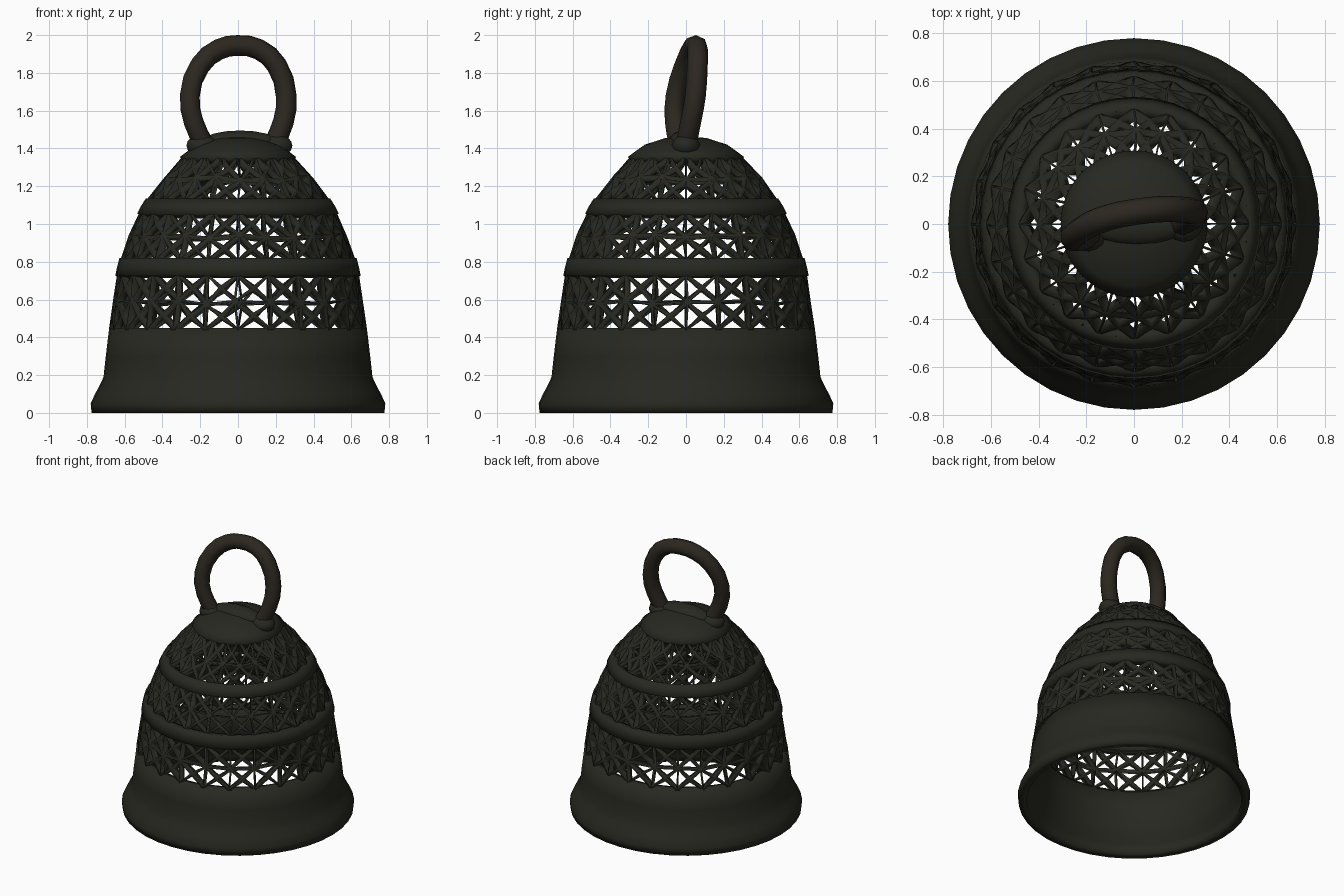
import bpy, bmesh, math, random

if "Cube" in bpy.data.objects:
    bpy.data.objects.remove(bpy.data.objects["Cube"])

random.seed(4)

# Outer silhouette of the bell: (height, radius)
OUTLINE = [(0.0, 0.775), (0.05, 0.78), (0.10, 0.757), (0.15, 0.73), (0.19, 0.712),
           (0.30, 0.70), (0.43, 0.685), (0.60, 0.66), (0.75, 0.638), (0.85, 0.612),
           (1.0, 0.553), (1.1, 0.503), (1.2, 0.438), (1.3, 0.355), (1.36, 0.295),
           (1.42, 0.21), (1.455, 0.11), (1.465, 0.0)]


def radius_at(z):
    for (z0, r0), (z1, r1) in zip(OUTLINE, OUTLINE[1:]):
        if z <= z1:
            return r0 + (r1 - r0) * (z - z0) / (z1 - z0)
    return 0.0


def material(name, color):
    m = bpy.data.materials.new(name)
    m.diffuse_color = (*color, 1)
    m.use_nodes = True
    m.node_tree.nodes["Principled BSDF"].inputs["Base Color"].default_value = m.diffuse_color
    return m


BRONZE = material("dark_bronze", (0.021, 0.021, 0.015))
HANDLE = material("worn_bronze", (0.025, 0.020, 0.014))


def finish(obj, mat, angle=40):
    obj.data.materials.clear()
    obj.data.materials.append(mat)
    bpy.ops.object.select_all(action='DESELECT')
    obj.select_set(True)
    bpy.context.view_layer.objects.active = obj
    bpy.ops.object.shade_smooth_by_angle(angle=math.radians(angle))


def from_bmesh(name, bm, thickness):
    mesh = bpy.data.meshes.new(name)
    bm.to_mesh(mesh)
    bm.free()
    obj = bpy.data.objects.new(name, mesh)
    bpy.context.collection.objects.link(obj)
    mod = obj.modifiers.new("wall", 'SOLIDIFY')
    mod.thickness = thickness
    mod.offset = -1
    finish(obj, BRONZE)
    return obj


def ring_grid(bm, profile, sides, wobble=0.0):
    """Revolve (z, r) points; inner rows may be jittered."""
    rings = []
    step = math.tau / sides
    for row, (z, r) in enumerate(profile):
        if r < 0.001:
            rings.append([bm.verts.new((0, 0, z))] * sides)
            continue
        ring = []
        k = wobble if 0 < row < len(profile) - 1 else 0
        for i in range(sides):
            a = (i + random.uniform(-k, k)) * step
            ring.append(bm.verts.new((r * math.cos(a), r * math.sin(a),
                                      z + 0.1 * random.uniform(-k, k))))
        rings.append(ring)
    for low, high in zip(rings, rings[1:]):
        for i in range(sides):
            j = (i + 1) % sides
            loop = [low[i], low[j], high[j], high[i]]
            bm.faces.new(loop[:3] if high[i] is high[j] else loop)


def solid_band(name, heights, lift, thickness):
    bm = bmesh.new()
    ring_grid(bm, [(z, radius_at(z) + (lift if radius_at(z) > 0.2 else 0)) for z in heights], 40)
    return from_bmesh(name, bm, thickness)


def lattice(name, z0, z1, columns, rows, inset):
    """Pierced band: triangulated cells with the middles cut out."""
    bm = bmesh.new()
    heights = [z0 + (z1 - z0) * i / rows for i in range(rows + 1)]
    ring_grid(bm, [(z, radius_at(z)) for z in heights], columns, 0.13)
    bmesh.ops.poke(bm, faces=bm.faces[:])
    rims = set(bmesh.ops.inset_individual(bm, faces=bm.faces[:], thickness=inset)["faces"])
    holes = [f for f in bm.faces if f not in rims]
    bmesh.ops.delete(bm, geom=holes, context='FACES')
    return from_bmesh(name, bm, 0.055)


# Solid walls: flared skirt, two belts and the crown
solid_band("flared_skirt", [0.0, 0.05, 0.10, 0.15, 0.19, 0.30, 0.45], 0.0, 0.055)
solid_band("lower_belt", [0.725, 0.775, 0.82], 0.008, 0.06)
solid_band("upper_belt", [1.055, 1.095, 1.135], 0.008, 0.06)
solid_band("crown", [1.355, 1.39, 1.42, 1.455, 1.465], 0.008, 0.05)

# Openwork bands between them
lattice("lower_lattice", 0.44, 0.735, 24, 2, 0.0155)
lattice("middle_lattice", 0.81, 1.065, 24, 2, 0.0135)
lattice("upper_lattice", 1.125, 1.365, 20, 2, 0.0125)

# Leaning, slightly twisted hanging loop
path = [(-0.18, -0.04, 1.42), (-0.235, -0.06, 1.54), (-0.255, -0.055, 1.68),
        (-0.20, -0.01, 1.84), (-0.10, 0.03, 1.925), (0.0, 0.05, 1.945),
        (0.11, 0.062, 1.925), (0.205, 0.06, 1.84), (0.255, 0.05, 1.68),
        (0.24, 0.025, 1.54), (0.19, 0.0, 1.42)]
curve = bpy.data.curves.new("hanging_loop", 'CURVE')
curve.dimensions = '3D'
curve.resolution_u = 2
curve.bevel_depth = 0.055
curve.bevel_resolution = 2
curve.use_fill_caps = True
spline = curve.splines.new('BEZIER')
spline.bezier_points.add(len(path) - 1)
for point, co in zip(spline.bezier_points, path):
    point.co = co
    point.handle_left_type = point.handle_right_type = 'AUTO'
loop = bpy.data.objects.new("hanging_loop", curve)
bpy.context.collection.objects.link(loop)
loop.select_set(True)
bpy.context.view_layer.objects.active = loop
bpy.ops.object.select_all(action='DESELECT')
loop.select_set(True)
bpy.ops.object.convert(target='MESH')
finish(bpy.context.view_layer.objects.active, HANDLE, 60)


# Lumps where the loop is fused to the crown
def lump(name, location, scale):
    bpy.ops.mesh.primitive_uv_sphere_add(segments=14, ring_count=8, radius=1, location=location)
    obj = bpy.context.object
    obj.name = name
    obj.scale = scale
    finish(obj, BRONZE, 60)


lump("left_loop_foot", (-0.19, -0.04, 1.415), (0.085, 0.075, 0.06))
lump("right_loop_foot", (0.205, 0.0, 1.415), (0.085, 0.075, 0.06))
lump("crown_ridge", (0.01, -0.01, 1.44), (0.20, 0.08, 0.055))
